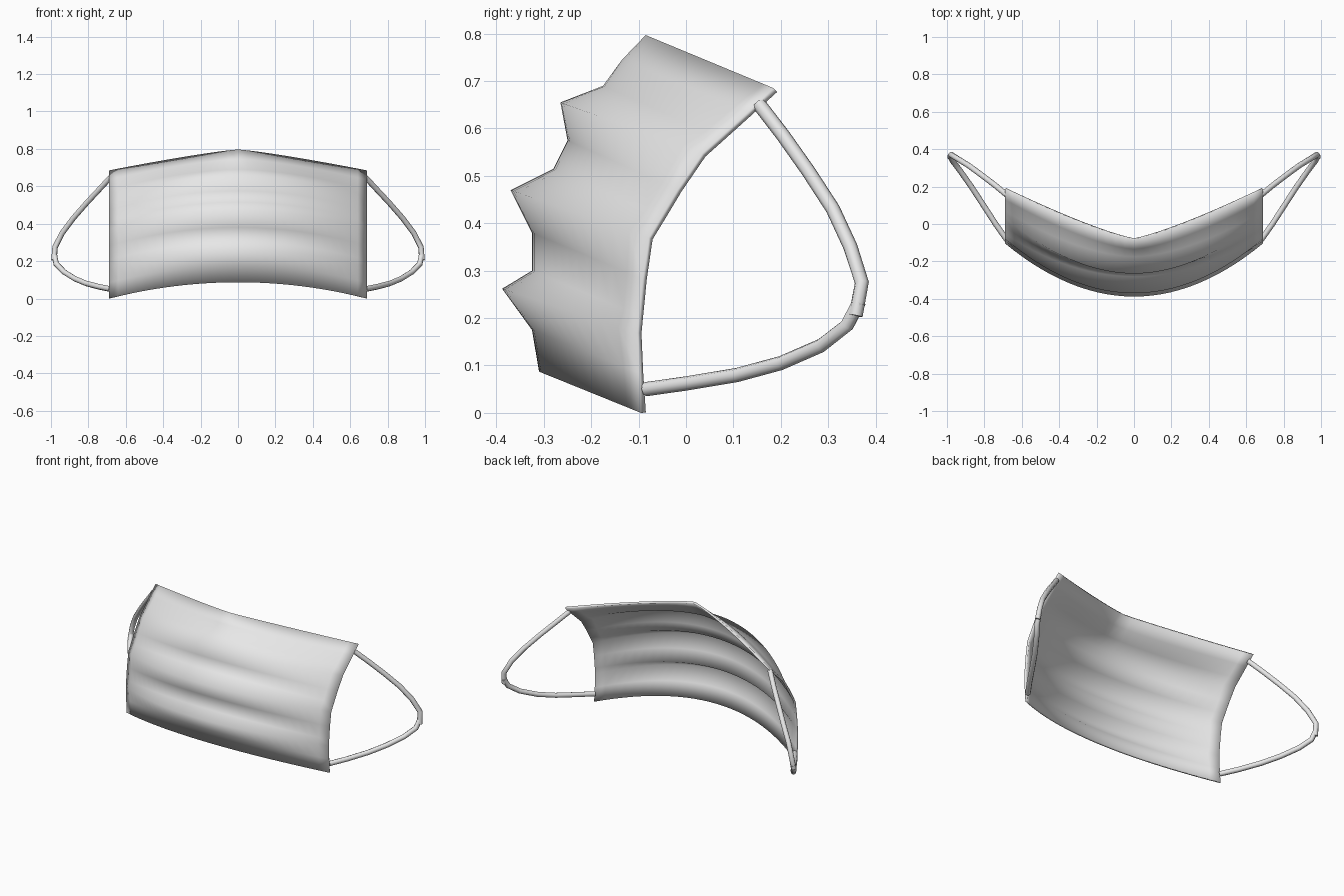
import bpy
import bmesh
from mathutils import Vector

cube = bpy.data.objects.get("Cube")
if cube:
    bpy.data.objects.remove(cube)

HALF_WIDTH = 0.69
COLUMNS = 28

fabric = bpy.data.materials.new("pale_grey_fabric")
fabric.use_nodes = True
grey = (0.8, 0.8, 0.8, 1)
fabric.diffuse_color = grey
fabric.node_tree.nodes["Principled BSDF"].inputs["Base Color"].default_value = grey

# Pleated profile along the middle and plain profile along the sides, as (y, z)
middle = [(-.085, .797), (-.135, .745), (-.175, .69), (-.265, .655), (-.25, .575),
          (-.28, .515), (-.37, .47), (-.325, .38), (-.325, .30), (-.388, .262),
          (-.325, .175), (-.31, .087)]
side = [(.185, .685), (.02, .535), (-.085, .36), (-.105, .155), (-.095, 0)]


def side_y(z):
    """Depth of the side edge at a height."""
    for (y0, z0), (y1, z1) in zip(side, side[1:]):
        if z >= z1:
            return y0 + (y1 - y0) * (z0 - z) / (z0 - z1)
    return side[-1][0]


def finish(obj):
    obj.data.materials.append(fabric)
    for face in obj.data.polygons:
        face.use_smooth = True


def make_panel():
    bm = bmesh.new()
    rows = []
    top, bottom = middle[0][1], middle[-1][1]
    for i, (y, z) in enumerate(middle):
        edge_z = side[0][1] * (z - bottom) / (top - bottom)
        edge_y = side_y(edge_z)
        power = min(2, 1.2 + 0.25 * i)
        row = []
        for c in range(COLUMNS + 1):
            u = 2 * c / COLUMNS - 1
            t = abs(u) ** power
            row.append(bm.verts.new((u * HALF_WIDTH, y + (edge_y - y) * t,
                                     z + (edge_z - z) * t)))
        rows.append(row)
    for a, b in zip(rows, rows[1:]):
        for c in range(COLUMNS):
            bm.faces.new((a[c], b[c], b[c + 1], a[c + 1]))
    mesh = bpy.data.meshes.new("mask_panel")
    bm.to_mesh(mesh)
    bm.free()
    obj = bpy.data.objects.new("mask_panel", mesh)
    bpy.context.collection.objects.link(obj)
    finish(obj)
    cloth = obj.modifiers.new("cloth_thickness", 'SOLIDIFY')
    cloth.thickness = 0.012
    cloth.offset = -1


def make_strap(name, points, sign, radius=0.015, sides=8):
    """Round cord swept along the points."""
    path = [Vector((sign * x, y, z)) for x, y, z in points]
    curve = bpy.data.curves.new(name, 'CURVE')
    curve.dimensions = '3D'
    curve.bevel_depth = radius
    curve.bevel_resolution = sides // 2 - 2
    curve.use_fill_caps = True
    spline = curve.splines.new('POLY')
    spline.points.add(len(path) - 1)
    for point, co in zip(spline.points, path):
        point.co = (*co, 1)
    temp = bpy.data.objects.new(name + "_path", curve)
    bpy.context.collection.objects.link(temp)
    bpy.context.view_layer.update()
    mesh = bpy.data.meshes.new_from_object(
        temp.evaluated_get(bpy.context.evaluated_depsgraph_get()))
    bpy.data.objects.remove(temp)
    mesh.materials.clear()
    obj = bpy.data.objects.new(name, mesh)
    bpy.context.collection.objects.link(obj)
    finish(obj)


make_panel()

# Ear loops: an upper and a lower cord crossing at the back
upper = [(.68, .155, .65), (.74, .205, .585), (.81, .258, .51), (.88, .31, .43),
         (.94, .347, .35), (.978, .371, .275), (.984, .358, .205)]
lower = [(.68, -.085, .05), (.74, .0, .062), (.81, .108, .08), (.87, .2, .105),
         (.93, .285, .142), (.972, .34, .185), (.982, .366, .235)]
for label, sign in (("left", 1), ("right", -1)):
    make_strap(label + "_upper_ear_strap", upper, sign)
    make_strap(label + "_lower_ear_strap", lower, sign)
